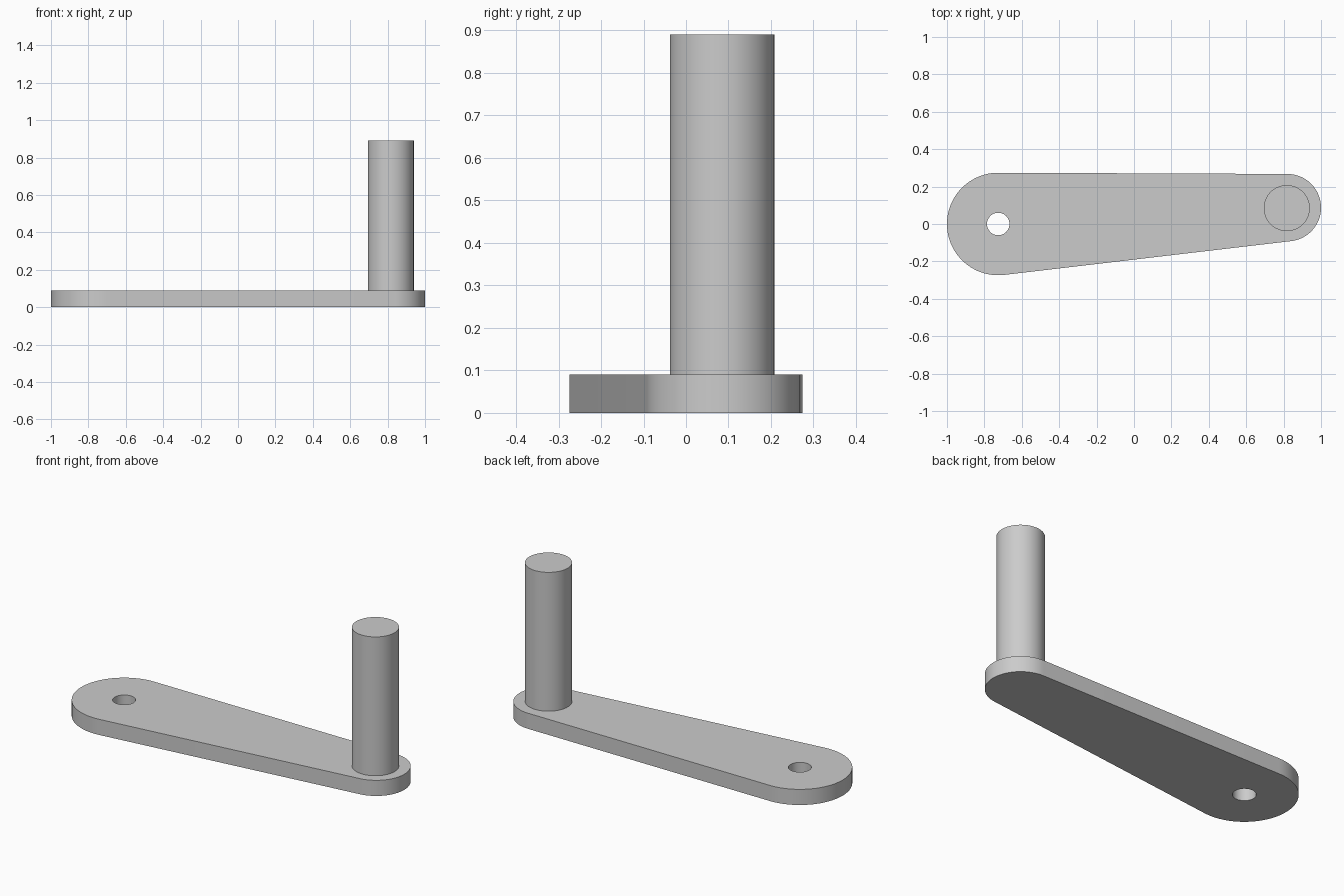
import bpy, bmesh, math

cube = bpy.data.objects.get("Cube")
if cube:
    bpy.data.objects.remove(cube, do_unlink=True)

PIVOT, PIVOT_R = (-0.726, 0.0), 0.274
TIP, TIP_R = (0.82, 0.0875), 0.18
THICK = 0.09

grey = bpy.data.materials.new("light grey")
grey.use_nodes = True
colour = (0.6, 0.6, 0.6, 1)
grey.diffuse_color = colour
grey.node_tree.nodes["Principled BSDF"].inputs["Base Color"].default_value = colour


def arc(centre, radius, start, end, steps):
    return [(centre[0] + radius * math.cos(start + (end - start) * i / steps),
             centre[1] + radius * math.sin(start + (end - start) * i / steps))
            for i in range(steps + 1)]


def prism(name, loops, z0, z1):
    """Extrude a flat outline; any further loops become through holes."""
    bm = bmesh.new()
    edges = []
    for loop in loops:
        verts = [bm.verts.new((x, y, z0)) for x, y in loop]
        edges += [bm.edges.new((v, verts[i - 1])) for i, v in enumerate(verts)]
    if len(loops) > 1:
        bmesh.ops.triangle_fill(bm, edges=edges, use_beauty=True, normal=(0, 0, 1))
    else:
        bm.faces.new(verts)
    result = bmesh.ops.extrude_face_region(bm, geom=bm.faces[:])
    moved = [g for g in result["geom"] if isinstance(g, bmesh.types.BMVert)]
    bmesh.ops.translate(bm, verts=moved, vec=(0, 0, z1 - z0))
    bmesh.ops.recalc_face_normals(bm, faces=bm.faces[:])
    mesh = bpy.data.meshes.new(name)
    bm.to_mesh(mesh)
    bm.free()
    mesh.materials.append(grey)
    obj = bpy.data.objects.new(name, mesh)
    bpy.context.collection.objects.link(obj)
    bpy.ops.object.select_all(action="DESELECT")
    obj.select_set(True)
    bpy.context.view_layer.objects.active = obj
    bpy.ops.object.shade_smooth_by_angle(angle=math.radians(30))
    return obj


# Tapered arm: two end arcs joined by their common tangents, with a pivot hole
dx, dy = TIP[0] - PIVOT[0], TIP[1] - PIVOT[1]
heading = math.atan2(dy, dx)
spread = math.acos((PIVOT_R - TIP_R) / math.hypot(dx, dy))
upper, lower = heading + spread, heading - spread
outline = (arc(PIVOT, PIVOT_R, upper, lower + math.tau, 48)
           + arc(TIP, TIP_R, lower, upper, 48))
hole = arc(PIVOT, 0.06, 0, math.tau, 48)[:-1]
prism("crank_arm", [outline, hole], 0, THICK)

# Upright round handle
prism("handle", [arc((0.817, 0.085), 0.123, 0, math.tau, 64)[:-1]], THICK, 0.89)
